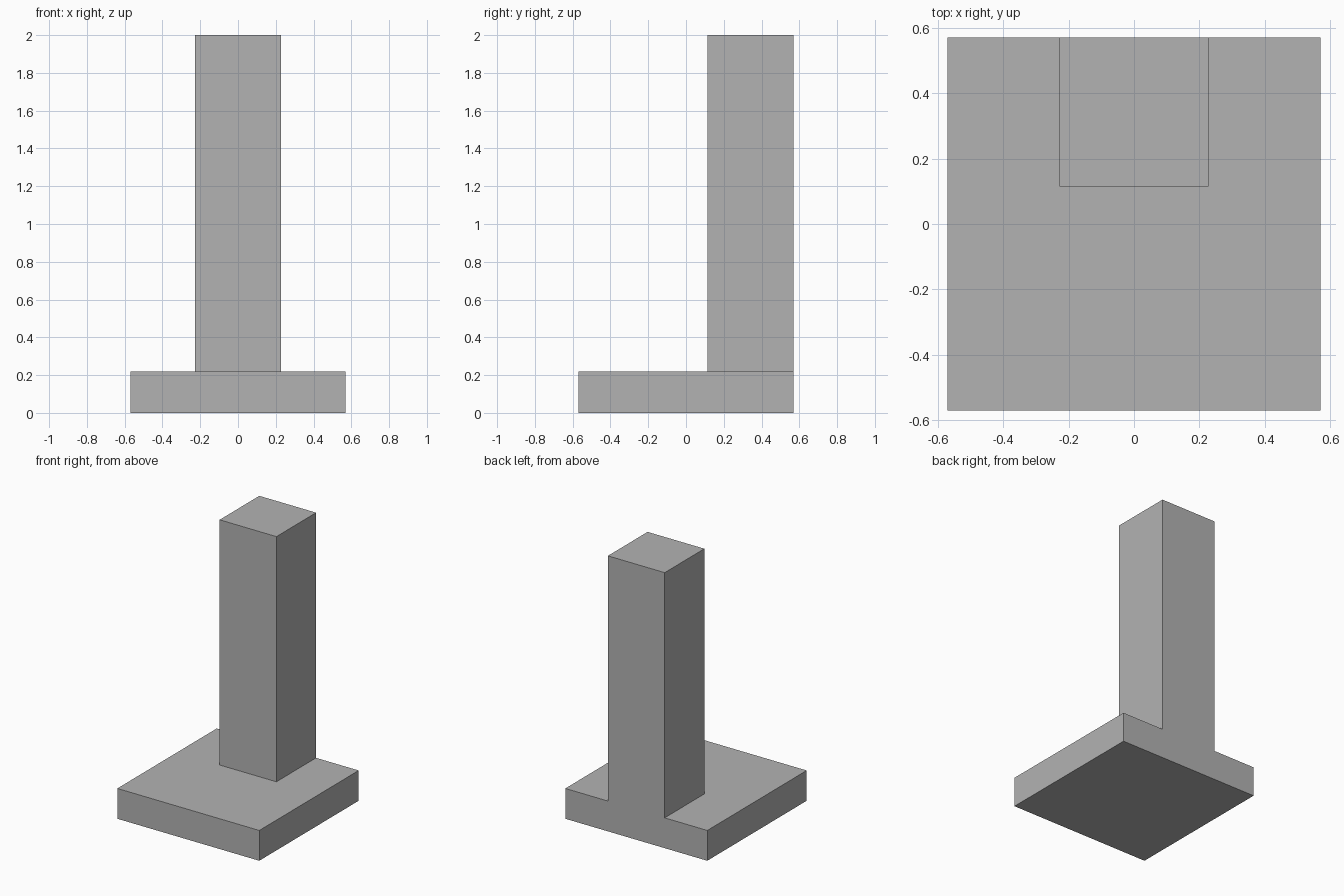
import bpy
import bmesh
from mathutils import Vector

if "Cube" in bpy.data.objects:
    bpy.data.objects.remove(bpy.data.objects["Cube"])

HALF = 0.57      # half width of the square base
BASE_TOP = 0.22
POST_HALF = 0.228
POST_FRONT = 0.115

grey = bpy.data.materials.new("plain grey")
grey.diffuse_color = (0.45, 0.45, 0.45, 1)
grey.use_nodes = True
grey.node_tree.nodes["Principled BSDF"].inputs["Base Color"].default_value = grey.diffuse_color


def box(name, low, high, open_bottom=False):
    """Flat-faced box between two corners."""
    low, high = Vector(low), Vector(high)
    bm = bmesh.new()
    bmesh.ops.create_cube(bm, size=1)
    bmesh.ops.scale(bm, vec=high - low, verts=bm.verts)
    bmesh.ops.translate(bm, vec=(low + high) / 2, verts=bm.verts)
    if open_bottom:
        bm.normal_update()
        bottom = [f for f in bm.faces if f.normal.z < -0.5]
        bmesh.ops.delete(bm, geom=bottom, context='FACES_ONLY')
    mesh = bpy.data.meshes.new(name)
    bm.to_mesh(mesh)
    bm.free()
    mesh.materials.append(grey)
    obj = bpy.data.objects.new(name, mesh)
    bpy.context.collection.objects.link(obj)
    return obj


# Square base slab
box("base", (-HALF, -HALF, 0), (HALF, HALF, BASE_TOP))

# Tall square post, flush with the back edge of the base
box("post", (-POST_HALF, POST_FRONT, BASE_TOP), (POST_HALF, HALF, 2), open_bottom=True)
